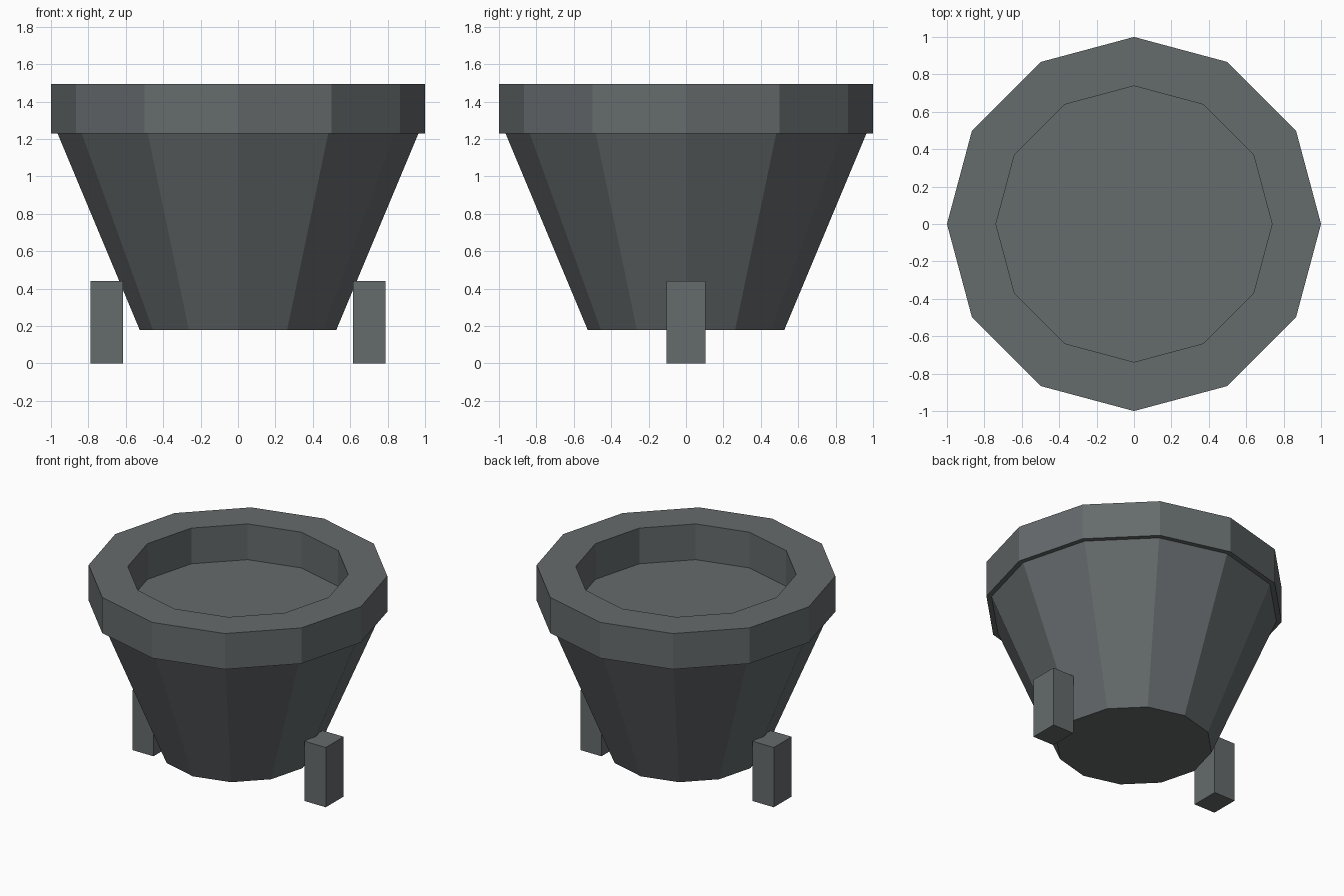
import bpy, bmesh
from math import cos, sin, tau

if "Cube" in bpy.data.objects:
    bpy.data.objects.remove(bpy.data.objects["Cube"])

SIDES = 12

# Dark slate grey for every part
slate = bpy.data.materials.new("slate")
slate.diffuse_color = (0.13, 0.145, 0.15, 1)
slate.use_nodes = True
slate.node_tree.nodes["Principled BSDF"].inputs["Base Color"].default_value = slate.diffuse_color


def finish(name, bm):
    bmesh.ops.recalc_face_normals(bm, faces=bm.faces)
    mesh = bpy.data.meshes.new(name)
    bm.to_mesh(mesh)
    bm.free()
    mesh.materials.append(slate)
    obj = bpy.data.objects.new(name, mesh)
    bpy.context.collection.objects.link(obj)
    return obj


def lathe(name, profile, closed):
    """Revolve (radius, z) points; closed joins last to first, otherwise caps the ends."""
    bm = bmesh.new()
    rings = [[bm.verts.new((r * cos(tau * i / SIDES), r * sin(tau * i / SIDES), z))
              for i in range(SIDES)] for r, z in profile]
    pairs = list(zip(rings, rings[1:]))
    if closed:
        pairs.append((rings[-1], rings[0]))
    else:
        bm.faces.new(rings[0])
        bm.faces.new(rings[-1])
    for a, b in pairs:
        for i in range(SIDES):
            j = (i + 1) % SIDES
            bm.faces.new((a[i], a[j], b[j], b[i]))
    return finish(name, bm)


def box(name, center, size):
    bm = bmesh.new()
    bmesh.ops.create_cube(bm, size=1)
    bmesh.ops.scale(bm, vec=size, verts=bm.verts)
    bmesh.ops.translate(bm, vec=center, verts=bm.verts)
    return finish(name, bm)


# Tapered pot body, its top cap is the recessed floor
lathe("pot_body", [(0.525, 0.178), (0.965, 1.23)], closed=False)

# Thick square-section rim
lathe("rim", [(1.0, 1.23), (1.0, 1.493), (0.738, 1.493), (0.738, 1.23)], closed=True)

# Two side feet
for side, sx in (("left", -1), ("right", 1)):
    box(side + "_foot", (sx * 0.702, 0, 0.22), (0.172, 0.208, 0.44))
